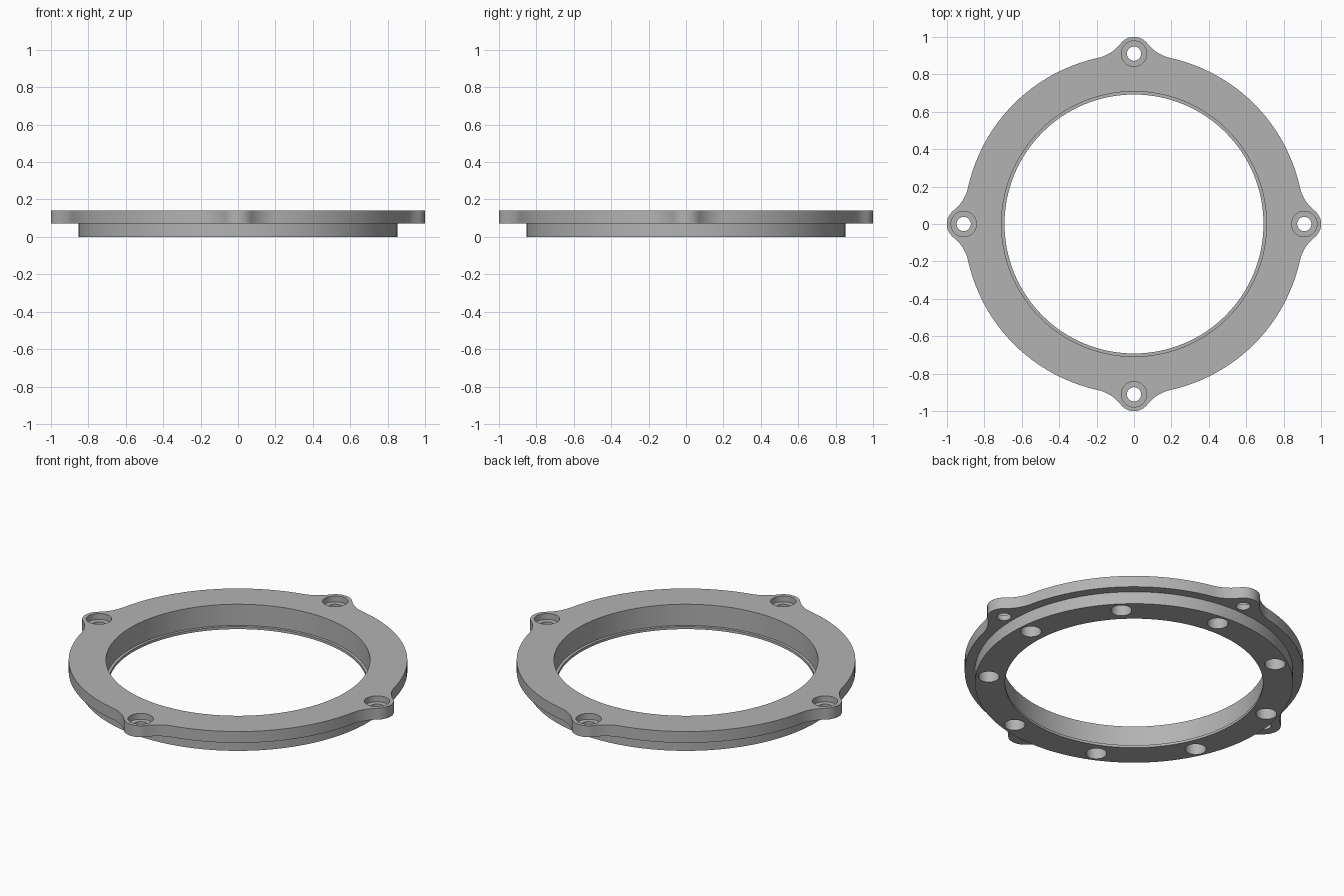
import bpy, bmesh, math
from math import sin, cos, pi, radians

if "Cube" in bpy.data.objects:
    bpy.data.objects.remove(bpy.data.objects["Cube"])

# Single grey material
grey = bpy.data.materials.new("grey metal")
grey.use_nodes = True
grey.diffuse_color = (0.45, 0.45, 0.45, 1)
grey.node_tree.nodes["Principled BSDF"].inputs["Base Color"].default_value = (0.45, 0.45, 0.45, 1)


def loft(name, loops):
    """Closed solid through a stack of matching point loops, capped at both ends."""
    bm = bmesh.new()
    rings = [[bm.verts.new(p) for p in loop] for loop in loops]
    n = len(rings[0])
    for a, b in zip(rings, rings[1:]):
        for i in range(n):
            j = (i + 1) % n
            bm.faces.new((a[i], a[j], b[j], b[i]))
    bm.faces.new(rings[0][::-1])
    bm.faces.new(rings[-1])
    bmesh.ops.recalc_face_normals(bm, faces=bm.faces)
    mesh = bpy.data.meshes.new(name)
    bm.to_mesh(mesh)
    bm.free()
    mesh.materials.append(grey)
    ob = bpy.data.objects.new(name, mesh)
    bpy.context.collection.objects.link(ob)
    return ob


def turned(name, profile, x=0, y=0, n=128):
    """Turned solid from (radius, height) steps."""
    return loft(name, [[(x + r * cos(2 * pi * i / n), y + r * sin(2 * pi * i / n), z)
                        for i in range(n)] for r, z in profile])


def combine(target, tool, operation):
    """Apply a boolean and discard the tool."""
    tool.hide_render = True
    mod = target.modifiers.new("boolean", 'BOOLEAN')
    mod.operation, mod.solver, mod.object = operation, 'EXACT', tool
    bpy.context.view_layer.objects.active = target
    bpy.ops.object.modifier_apply(modifier=mod.name)
    bpy.data.objects.remove(tool)


def arc(cx, cy, r, start, end, steps):
    return [(cx + r * cos(start + (end - start) * i / steps),
             cy + r * sin(start + (end - start) * i / steps)) for i in range(steps + 1)]


# Flange outline: disc with four ears blended in by concave fillets
R, EAR_AT, EAR_R, FILLET = 0.908, 0.91, 0.09, 0.22
d = R + FILLET
ang = math.acos((d * d + EAR_AT ** 2 - (EAR_R + FILLET) ** 2) / (2 * d * EAR_AT))
fx, fy = d * cos(ang), d * sin(ang)
tilt = math.atan2(fy, fx - EAR_AT)
quarter = (arc(fx, -fy, FILLET, pi - ang, pi - tilt, 10)[:-1]
           + arc(EAR_AT, 0, EAR_R, -tilt, tilt, 16)
           + arc(fx, fy, FILLET, pi + tilt, pi + ang, 10)[1:]
           + arc(0, 0, R, ang, pi / 2 - ang, 24)[1:-1])
outline = []
for k in range(4):
    c, s = cos(k * pi / 2), sin(k * pi / 2)
    outline += [(x * c - y * s, x * s + y * c) for x, y in quarter]

TOP, STEP = 0.14, 0.073
flange = loft("mounting_flange_ring", [[(x, y, z) for x, y in outline] for z in (STEP, TOP)])

# Lower spigot ring
combine(flange, turned("lower_ring", [(0.853, 0), (0.853, 0.11)]), 'UNION')

# Central bore with a thin lip at the bottom
combine(flange, turned("bore", [(0.692, -0.1), (0.692, 0.015), (0.708, 0.015), (0.708, 0.3)]),
        'DIFFERENCE')

# Counterbored screw holes in the ears
for k in range(4):
    a = k * pi / 2
    combine(flange, turned("ear_hole", [(0.038, -0.1), (0.038, 0.105), (0.068, 0.105), (0.068, 0.3)],
                           EAR_AT * cos(a), EAR_AT * sin(a), 40), 'DIFFERENCE')

# Nine blind holes in the underside
for k in range(9):
    a = radians(5 + 40 * k)
    combine(flange, turned("blind_hole", [(0.056, -0.1), (0.056, 0.1)],
                           0.782 * cos(a), 0.782 * sin(a), 40), 'DIFFERENCE')

# Smooth curved walls, keep edges sharp
bpy.ops.object.select_all(action='DESELECT')
flange.select_set(True)
bpy.context.view_layer.objects.active = flange
bpy.ops.object.shade_smooth_by_angle(angle=radians(30))
